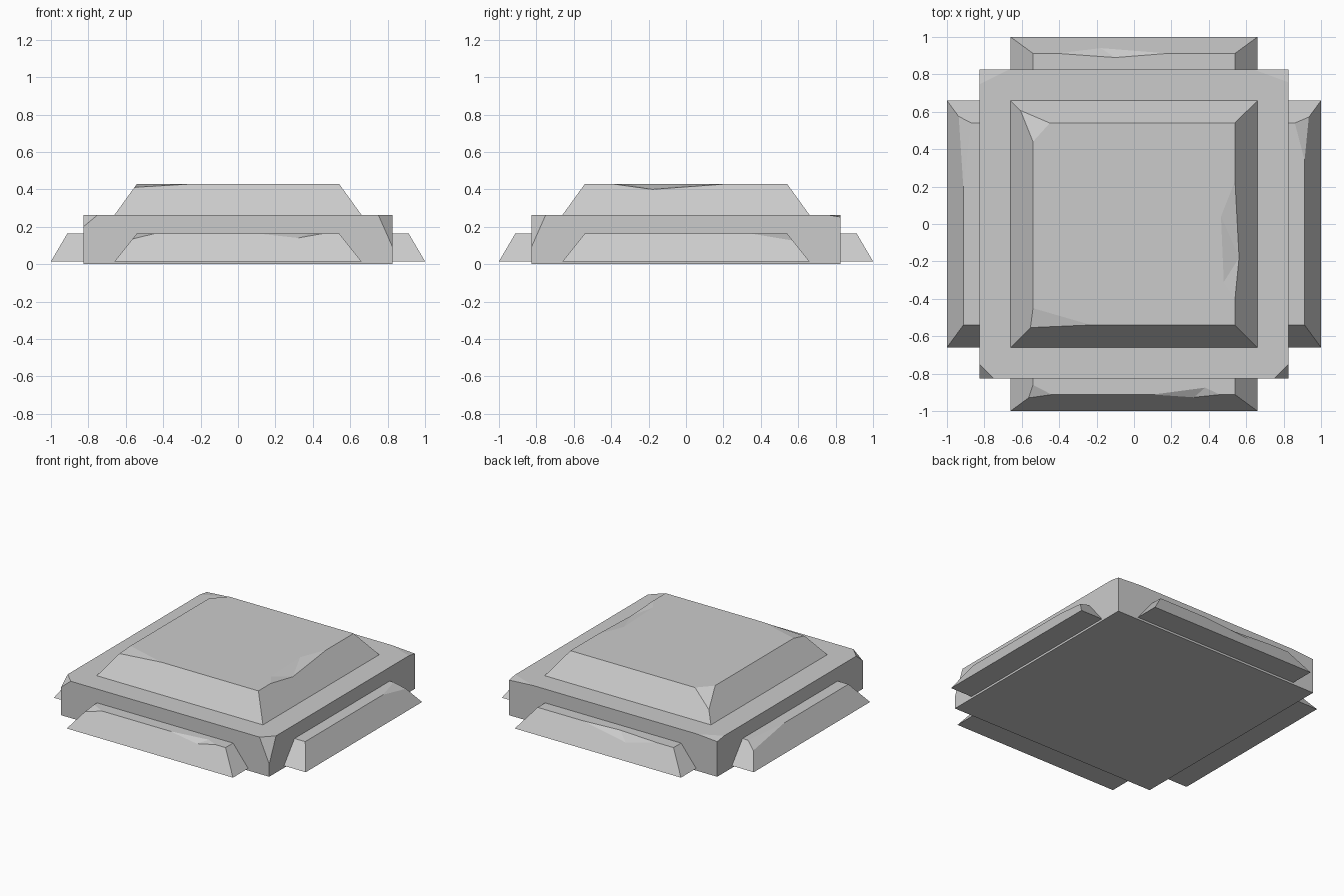
import bpy, bmesh
from math import pi
from mathutils import Matrix, Vector

cube = bpy.data.objects.get("Cube")
if cube:
    bpy.data.objects.remove(cube)

stone = bpy.data.materials.new("grey stone")
stone.use_nodes = True
grey = (0.6, 0.6, 0.6, 1)
stone.diffuse_color = grey
stone.node_tree.nodes["Principled BSDF"].inputs["Base Color"].default_value = grey


def hull(points):
    """Closed convex block around the points."""
    bm = bmesh.new()
    verts = [bm.verts.new(p) for p in points]
    res = bmesh.ops.convex_hull(bm, input=verts)
    loose = {v for v in res["geom_interior"] + res["geom_unused"]
             if isinstance(v, bmesh.types.BMVert)}
    bmesh.ops.delete(bm, geom=list(loose), context="VERTS")
    bmesh.ops.dissolve_limit(bm, angle_limit=0.005, verts=bm.verts, edges=bm.edges)
    bmesh.ops.recalc_face_normals(bm, faces=bm.faces)
    return bm


def add_object(name, bm):
    mesh = bpy.data.meshes.new(name)
    bm.to_mesh(mesh)
    bm.free()
    obj = bpy.data.objects.new(name, mesh)
    bpy.context.collection.objects.link(obj)
    mesh.materials.append(stone)
    return obj


def chip(obj, corner, *points):
    """Knock a piece off round a corner or edge point, bounded by surface points."""
    c = Vector(corner)
    pts = [Vector(p) for p in points]
    outside = c - sum((p - c for p in pts), Vector()) * 0.4
    cutter = add_object("chip_cutter", hull(pts + [outside]))
    cutter.hide_render = True
    mod = obj.modifiers.new("chip", "BOOLEAN")
    mod.operation, mod.solver, mod.object = "DIFFERENCE", "EXACT", cutter
    bpy.context.view_layer.objects.active = obj
    bpy.ops.object.modifier_apply(modifier=mod.name)
    bpy.data.objects.remove(cutter)


def block(name, low, high, z0, z1):
    """Tapered block from (x0, x1, y0, y1) rectangles at two heights."""
    return add_object(name, hull([(x, y, z) for r, z in ((low, z0), (high, z1))
                                  for x in r[:2] for y in r[2:]]))


# Square base slab with four broken corners: reach along x, along y, and down
H, T = 0.827, 0.264
base = block("base_slab", (-H, H, -H, H), (-H, H, -H, H), 0, T)
for sx, sy, dx, dy, dz in ((1, -1, .077, .077, .174), (-1, -1, .077, .077, .064),
                           (1, 1, .19, .07, .012), (-1, 1, .16, .08, .012)):
    x, y = sx * H, sy * H
    chip(base, (x, y, T), (x - sx * dx, y, T), (x, y - sy * dy, T), (x, y, T - dz))

# Raised centre with sloping sides
W, N, P = 0.66, 0.54, 0.43
centre = block("raised_centre", (-W, W, -W, W), (-N, N, -N, N), T, P)
chip(centre, (-N, N, P), (-N, .44, P), (-.45, N, P), (-.61, .61, .335))
chip(centre, (-N, -N, P), (-N, -.45, P), (-.23, -N, P), (-.554, -.554, .411))
chip(centre, (N, -.09, P), (N, .23, P), (N, -.4, P),
     (.465, .04, P), (.48, -.31, P), (.562, -.18, .4))

# Four side panels, shaped facing the front and then turned into place
B, Q, Y = 0.015, 0.165, -0.912
panels = {
    "front_panel": (0, [
        ((-N, Y, Q), (-.44, Y, Q), (-N, -.86, Q), (-.564, -.93, .135)),
        ((.28, Y, Q), (.1, Y, Q), (.46, Y, Q), (.38, -.875, Q), (.32, -.927, .14))]),
    "left_panel": (1, [
        ((N, Y, Q), (.34, Y, Q), (N, -.86, Q), (.572, -.935, .125))]),
    "back_panel": (2, [
        ((.12, Y, Q), (.41, Y, Q), (-.18, Y, Q), (.1, -.89, Q), (.18, -.942, .115))]),
    "right_panel": (3, [
        ((-N, Y, Q), (-.19, Y, Q), (-N, -.87, Q), (-.576, -.938, .12))]),
}
for name, (turns, chips) in panels.items():
    panel = block(name, (-W, W, -1, -.75), (-N, N, Y, -.75), B, Q)
    for pts in chips:
        chip(panel, *pts)
    panel.data.transform(Matrix.Rotation(turns * pi / 2, 4, "Z"))
